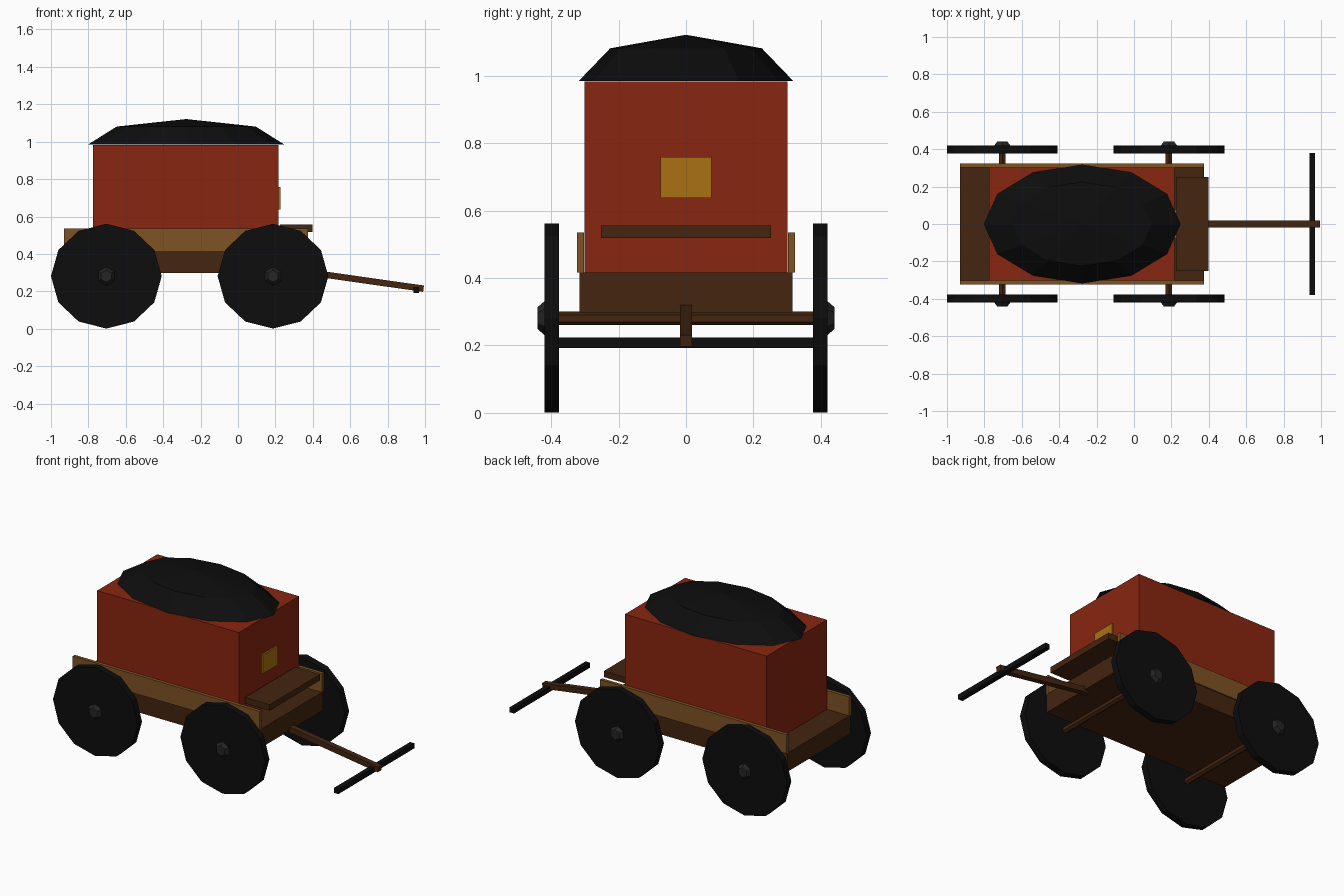
import bpy, bmesh, math
from mathutils import Matrix, Vector

if "Cube" in bpy.data.objects:
    bpy.data.objects.remove(bpy.data.objects["Cube"])


def material(name, rgb):
    m = bpy.data.materials.new(name)
    m.diffuse_color = (*rgb, 1)
    m.use_nodes = True
    m.node_tree.nodes["Principled BSDF"].inputs["Base Color"].default_value = m.diffuse_color
    return m


RED = material("red paint", (0.25, 0.019, 0.005))
GOLD = material("gold", (0.40, 0.165, 0.006))
OAK = material("light wood", (0.21, 0.085, 0.018))
DARK = material("dark wood", (0.058, 0.018, 0.005))
BLACK = material("black", (0.004, 0.004, 0.004))
GREY = material("dark grey metal", (0.018, 0.018, 0.018))


def finish(name, bm, mat):
    bmesh.ops.recalc_face_normals(bm, faces=bm.faces)
    me = bpy.data.meshes.new(name)
    bm.to_mesh(me)
    bm.free()
    me.materials.append(mat)
    ob = bpy.data.objects.new(name, me)
    bpy.context.collection.objects.link(ob)
    return ob


def box(name, mat, x, y, z):
    bm = bmesh.new()
    size = (x[1] - x[0], y[1] - y[0], z[1] - z[0])
    mid = Vector((sum(x) / 2, sum(y) / 2, sum(z) / 2))
    bmesh.ops.create_cube(bm, size=1, matrix=Matrix.Translation(mid) @ Matrix.Diagonal((*size, 1)))
    return finish(name, bm, mat)


def disc(name, mat, centre, sides, r1, r2, depth, direction=1, squash=1.0, turn=0.0):
    """Cylinder or cone along y; r2 is the end facing `direction`."""
    bm = bmesh.new()
    m = (Matrix.Translation(centre) @ Matrix.Diagonal((1, 1, squash, 1))
         @ Matrix.Rotation(-direction * math.pi / 2, 4, 'X') @ Matrix.Rotation(turn, 4, 'Z'))
    bmesh.ops.create_cone(bm, cap_ends=True, segments=sides, radius1=r1, radius2=r2, depth=depth, matrix=m)
    return finish(name, bm, mat)


# Wagon bed, side rails, cabin
box("wagon_bed", DARK, (-0.93, 0.375), (-0.315, 0.315), (0.298, 0.416))
for s, label in ((-1, "right"), (1, "left")):
    box(f"{label}_side_rail", OAK, (-0.93, 0.375), sorted((s * 0.302, s * 0.323)), (0.416, 0.535))
box("cabin", RED, (-0.775, 0.217), (-0.301, 0.301), (0.41, 0.982))

# Driver's seat and front window plate
box("seat", DARK, (0.225, 0.398), (-0.252, 0.252), (0.518, 0.556))
box("front_window", GOLD, (0.217, 0.2265), (-0.076, 0.076), (0.637, 0.758))

# Roof: faceted half ellipsoid
bm = bmesh.new()
bmesh.ops.create_uvsphere(bm, u_segments=12, v_segments=4, radius=1)
bmesh.ops.bisect_plane(bm, geom=bm.verts[:] + bm.edges[:] + bm.faces[:], dist=1e-4,
                       plane_co=(0, 0, 0), plane_no=(0, 0, -1), clear_outer=True)
bmesh.ops.holes_fill(bm, edges=[e for e in bm.edges if e.is_boundary], sides=0)
bm.transform(Matrix.Translation((-0.277, 0, 0.984)) @ Matrix.Diagonal((0.526, 0.318, 0.137, 1)))
finish("roof", bm, BLACK)

# Axles, wheels and hubs
for x, end in ((-0.704, "rear"), (0.187, "front")):
    disc(f"{end}_axle", DARK, (x, 0, 0.28), 6, 0.02, 0.02, 0.78)
    for s, label in ((-1, "right"), (1, "left")):
        disc(f"{end}_{label}_wheel", BLACK, (x, s * 0.398, 0.281), 12, 0.296, 0.296, 0.044, s, 0.946)
        disc(f"{end}_{label}_hub", GREY, (x, s * 0.43, 0.281), 6, 0.05, 0.032, 0.021, s)

# Sloping draw pole and crossbar
start, tip = Vector((0.34, 0, 0.307)), Vector((0.992, 0, 0.214))
bm = bmesh.new()
d = tip - start
bmesh.ops.create_cube(bm, size=1, matrix=Matrix.Translation((start + tip) / 2)
                      @ Matrix.Rotation(math.atan2(-d.z, d.x), 4, 'Y')
                      @ Matrix.Diagonal((d.length, 0.036, 0.034, 1)))
finish("draw_pole", bm, DARK)
box("crossbar", BLACK, (0.937, 0.968), (-0.38, 0.38), (0.192, 0.223))
